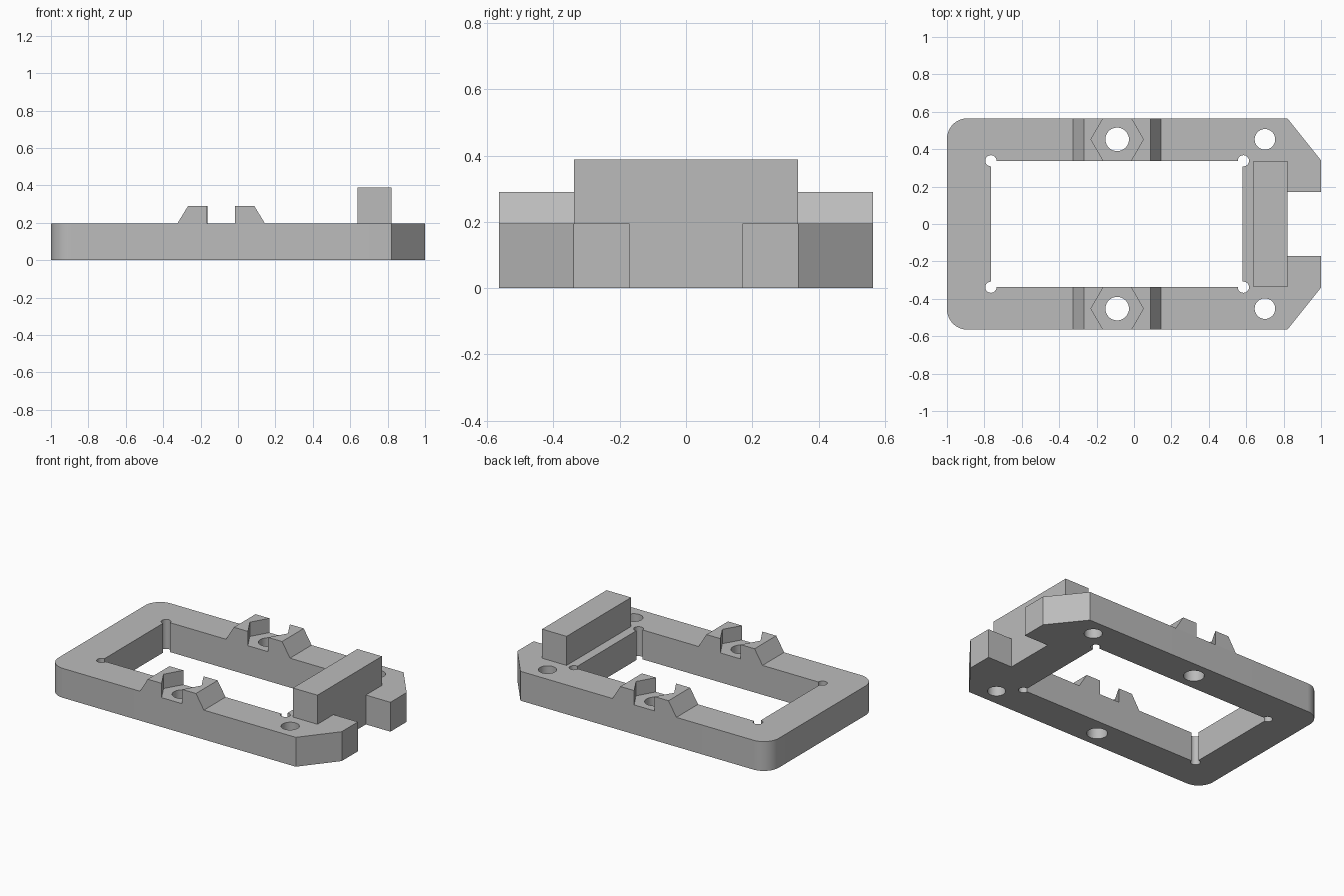
import bpy
import bmesh
import math
from mathutils import Vector

cube = bpy.data.objects.get("Cube")
if cube:
    bpy.data.objects.remove(cube, do_unlink=True)

GREY = (0.5, 0.5, 0.5, 1.0)
grey = bpy.data.materials.new("plain grey")
grey.use_nodes = True
grey.diffuse_color = GREY
grey.node_tree.nodes["Principled BSDF"].inputs["Base Color"].default_value = GREY

BASE = 0.195          # thickness of the frame
RAIL_Y = 0.4525       # centre line of the two long rails
HALF_Y = 0.565
INNER_Y = 0.338
NUT_X = -0.09


def prism(name, points, axis, start, end):
    """Extrude a flat outline along z (points are x, y) or y (points are x, z)."""
    bm = bmesh.new()
    if axis == "z":
        verts = [bm.verts.new((a, b, start)) for a, b in points]
        step = Vector((0, 0, end - start))
    else:
        verts = [bm.verts.new((a, start, b)) for a, b in points]
        step = Vector((0, end - start, 0))
    face = bm.faces.new(verts)
    extruded = bmesh.ops.extrude_face_region(bm, geom=[face], use_keep_orig=True)
    moved = [g for g in extruded["geom"] if isinstance(g, bmesh.types.BMVert)]
    bmesh.ops.translate(bm, verts=moved, vec=step)
    bmesh.ops.recalc_face_normals(bm, faces=bm.faces)
    mesh = bpy.data.meshes.new(name)
    bm.to_mesh(mesh)
    bm.free()
    mesh.materials.append(grey)
    obj = bpy.data.objects.new(name, mesh)
    bpy.context.collection.objects.link(obj)
    return obj


def arc(cx, cy, radius, first, last, steps):
    angles = [math.radians(first + (last - first) * i / steps) for i in range(steps + 1)]
    return [(cx + radius * math.cos(a), cy + radius * math.sin(a)) for a in angles]


def polygon(cx, cy, radius, sides):
    return arc(cx, cy, radius, 0, 360, sides)[:-1]


def rectangle(x0, x1, y0, y1):
    return [(x0, y0), (x1, y0), (x1, y1), (x0, y1)]


def cut(target, points, low=-0.1, high=0.6):
    """Subtract a vertical prism and discard the cutter."""
    cutter = prism("cutter", points, "z", low, high)
    cutter.hide_render = True
    mod = target.modifiers.new("cut", "BOOLEAN")
    mod.operation = "DIFFERENCE"
    mod.solver = "EXACT"
    mod.object = cutter
    activate(target)
    bpy.ops.object.modifier_apply(modifier=mod.name)
    bpy.data.objects.remove(cutter, do_unlink=True)


def activate(obj):
    bpy.ops.object.select_all(action="DESELECT")
    obj.select_set(True)
    bpy.context.view_layer.objects.active = obj


# Base frame: rounded left corners, chamfered right corners, notch on the right
R = 0.11
upper = [(0.82, 0.17), (1, 0.17), (1, 0.34), (0.82, HALF_Y)]
upper += arc(-1 + R, HALF_Y - R, R, 90, 180, 14)
lower = [(x, -y) for x, y in reversed(upper)]
frame = prism("base_frame", upper + lower, "z", 0, BASE)

# Central opening, corner reliefs and through holes
cut(frame, rectangle(-0.765, 0.58, -INNER_Y, INNER_Y))
for side in (-1, 1):
    for x in (-0.765, 0.585):
        cut(frame, polygon(x, side * INNER_Y, 0.03, 24))
    cut(frame, polygon(NUT_X, side * RAIL_Y, 0.063, 36))
    cut(frame, polygon(0.7, side * RAIL_Y, 0.055, 36))

# Raised stop block along the right bar
stop = prism("stop_block", rectangle(0.64, 0.82, -INNER_Y, INNER_Y), "z", BASE, 0.388)

# Sloped nut holders on each rail, split by a hexagonal pocket
parts = [frame, stop]
slope = [(-0.325, BASE), (0.145, BASE), (0.087, 0.29), (-0.267, 0.29)]
for side, label in ((-1, "front"), (1, "back")):
    holder = prism(label + "_nut_holder", slope, "y", side * INNER_Y, side * HALF_Y)
    cut(holder, polygon(NUT_X, side * RAIL_Y, 0.14, 6))
    parts.append(holder)

for obj in parts:
    activate(obj)
    bpy.ops.object.shade_smooth_by_angle(angle=math.radians(30))
